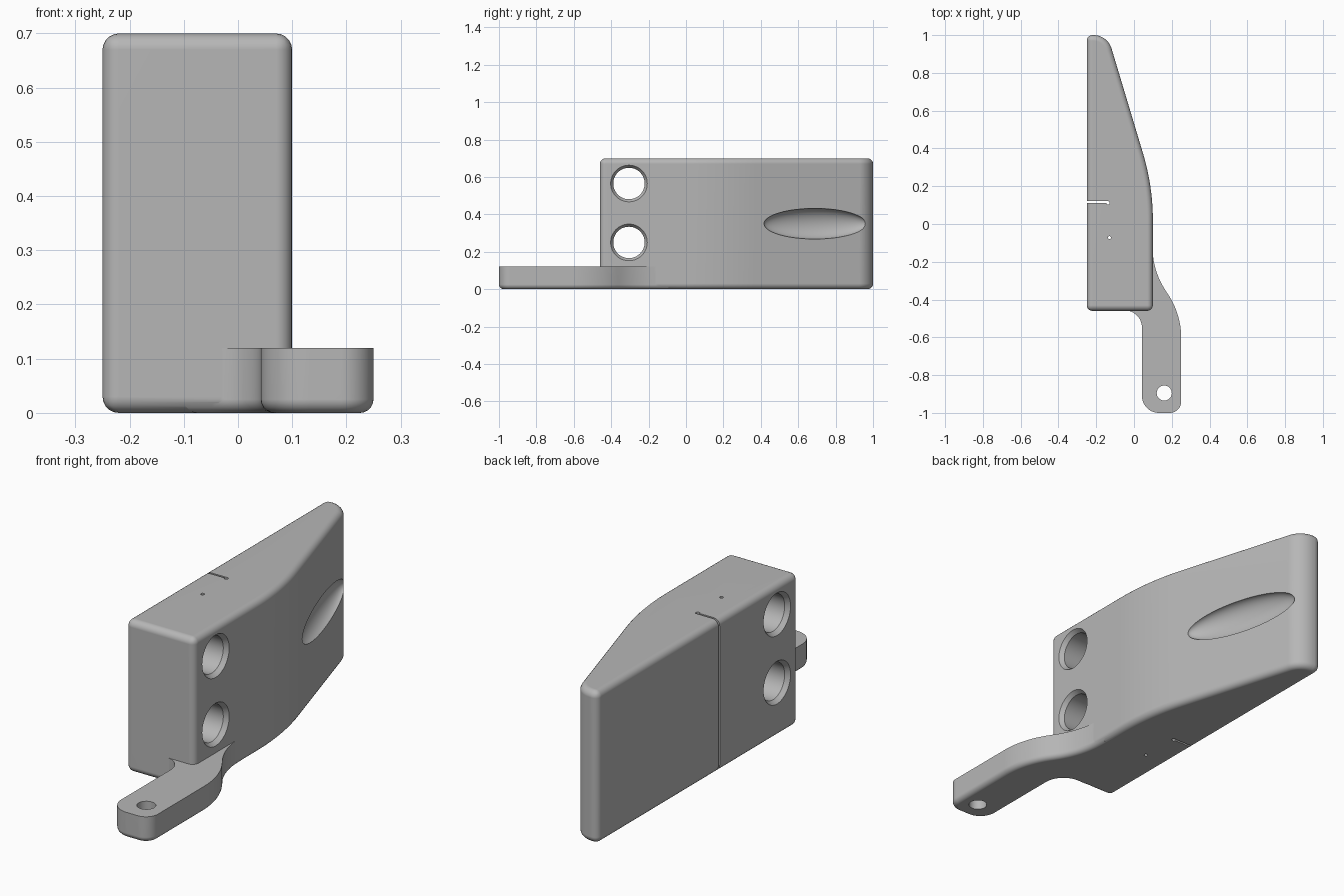
import bpy, bmesh, math
from mathutils import Vector, Matrix

if "Cube" in bpy.data.objects:
    bpy.data.objects.remove(bpy.data.objects["Cube"], do_unlink=True)

grey = bpy.data.materials.new("plain grey")
grey.use_nodes = True
grey.diffuse_color = (0.47, 0.47, 0.47, 1)
grey.node_tree.nodes["Principled BSDF"].inputs["Base Color"].default_value = grey.diffuse_color


def finish(bm, name):
    bmesh.ops.recalc_face_normals(bm, faces=bm.faces)
    mesh = bpy.data.meshes.new(name)
    bm.to_mesh(mesh)
    bm.free()
    mesh.materials.append(grey)
    obj = bpy.data.objects.new(name, mesh)
    bpy.context.collection.objects.link(obj)
    return obj


def rounded(corners):
    """Turn (x, y, radius) corners into an outline with arcs."""
    out = []
    n = len(corners)
    for i, (x, y, r) in enumerate(corners):
        p = Vector((x, y))
        if r == 0:
            out.append(p)
            continue
        a = (Vector(corners[i - 1][:2]) - p).normalized()
        b = (Vector(corners[(i + 1) % n][:2]) - p).normalized()
        half = a.angle(b) / 2
        centre = p + (a + b).normalized() * (r / math.sin(half))
        t = r / math.tan(half)
        start, end = p + a * t - centre, p + b * t - centre
        sweep = start.angle(end)
        steps = 12
        for k in range(steps + 1):
            f = k / steps
            arc = (start * math.sin((1 - f) * sweep) + end * math.sin(f * sweep)) / math.sin(sweep)
            out.append(centre + arc)
    return out


def prism(name, corners, height, fillet, fillet_all):
    """Extrude an outline; round the bottom edge, or every sharp edge."""
    bm = bmesh.new()
    face = bm.faces.new([bm.verts.new((p.x, p.y, 0)) for p in rounded(corners)])
    ext = bmesh.ops.extrude_face_region(bm, geom=[face])
    top = [v for v in ext["geom"] if isinstance(v, bmesh.types.BMVert)]
    bmesh.ops.translate(bm, verts=top, vec=(0, 0, height))
    bmesh.ops.recalc_face_normals(bm, faces=bm.faces)
    if fillet_all:
        edges = [e for e in bm.edges if e.calc_face_angle() > 0.7]
    else:
        edges = [e for e in bm.edges if all(v.co.z < 0.001 for v in e.verts)]
    bmesh.ops.bevel(bm, geom=edges, offset=fillet, segments=5, profile=0.5, affect='EDGES')
    return finish(bm, name)


def lathe(name, profile, matrix, sides=48):
    """Closed solid of revolution about local z from (radius, z) points."""
    bm = bmesh.new()
    rings = [[bm.verts.new((r * math.cos(2 * math.pi * k / sides),
                            r * math.sin(2 * math.pi * k / sides), z))
              for k in range(sides)] for r, z in profile]
    for lo, hi in zip(rings, rings[1:]):
        for k in range(sides):
            j = (k + 1) % sides
            bm.faces.new((lo[k], lo[j], hi[j], hi[k]))
    bm.faces.new(rings[0])
    bm.faces.new(rings[-1])
    bm.transform(matrix)
    return finish(bm, name)


def combine(target, other, operation):
    mod = target.modifiers.new(operation.lower(), 'BOOLEAN')
    mod.operation, mod.object, mod.solver = operation, other, 'EXACT'
    other.hide_render = True
    bpy.context.view_layer.objects.active = target
    bpy.ops.object.modifier_apply(modifier=mod.name)
    bpy.data.objects.remove(other, do_unlink=True)


# Tapered main block
body = prism("handle_block", [(-0.25, -0.46, 0), (0.1, -0.46, 0), (0.1, 0.2, 1.25),
                              (-0.14, 1.0, 0.1), (-0.25, 1.0, 0)], 0.7, 0.03, True)

# Curved tab running out from the lower front corner
tab = prism("tab", [(-0.1, -0.458, 0), (0.042, -0.458, 0.09), (0.042, -1.0, 0.09),
                    (0.25, -1.0, 0.06), (0.25, -0.475, 0.42), (0.098, -0.25, 0.42),
                    (0.098, -0.09, 0), (-0.1, -0.09, 0)], 0.12, 0.025, False)
combine(body, tab, 'UNION')

# Two crosswise holes with chamfered rims
for z in (0.25, 0.565):
    axis = Matrix.Translation((0, -0.305, z)) @ Matrix.Rotation(math.pi / 2, 4, 'Y')
    hole = lathe("cross_hole", [(0.098, -0.3), (0.098, -0.25), (0.084, -0.23),
                                (0.084, 0.08), (0.098, 0.1), (0.098, 0.15)], axis)
    combine(body, hole, 'DIFFERENCE')

# Vertical holes: tab eyelet, slit end, small pin hole
for x, y, r in ((0.16, -0.895, 0.04), (-0.138, 0.112, 0.009), (-0.13, -0.072, 0.008)):
    pin = lathe("vertical_hole", [(r, -0.1), (r, 0.8)], Matrix.Translation((x, y, 0)), 24)
    combine(body, pin, 'DIFFERENCE')

# Thin slit in the flat side
bm = bmesh.new()
bmesh.ops.create_cube(bm, size=1, matrix=Matrix.Translation((-0.22, 0.116, 0.35))
                      @ Matrix.Diagonal((0.16, 0.009, 1, 1)))
combine(body, finish(bm, "slit"), 'DIFFERENCE')

# Elongated thumb hollow in the sloping side
bm = bmesh.new()
bmesh.ops.create_uvsphere(bm, u_segments=48, v_segments=32, radius=1,
                          matrix=Matrix.Translation((-0.045, 0.69, 0.35))
                          @ Matrix.Rotation(math.atan(0.3), 4, 'Z')
                          @ Matrix.Diagonal((0.06, 0.285, 0.082, 1)))
combine(body, finish(bm, "thumb_hollow"), 'DIFFERENCE')

# Smooth shading with crisp edges
bpy.ops.object.select_all(action='DESELECT')
body.select_set(True)
bpy.context.view_layer.objects.active = body
bpy.ops.object.shade_smooth_by_angle(angle=math.radians(30))
weighted = body.modifiers.new("weighted normals", 'WEIGHTED_NORMAL')
weighted.keep_sharp = True
